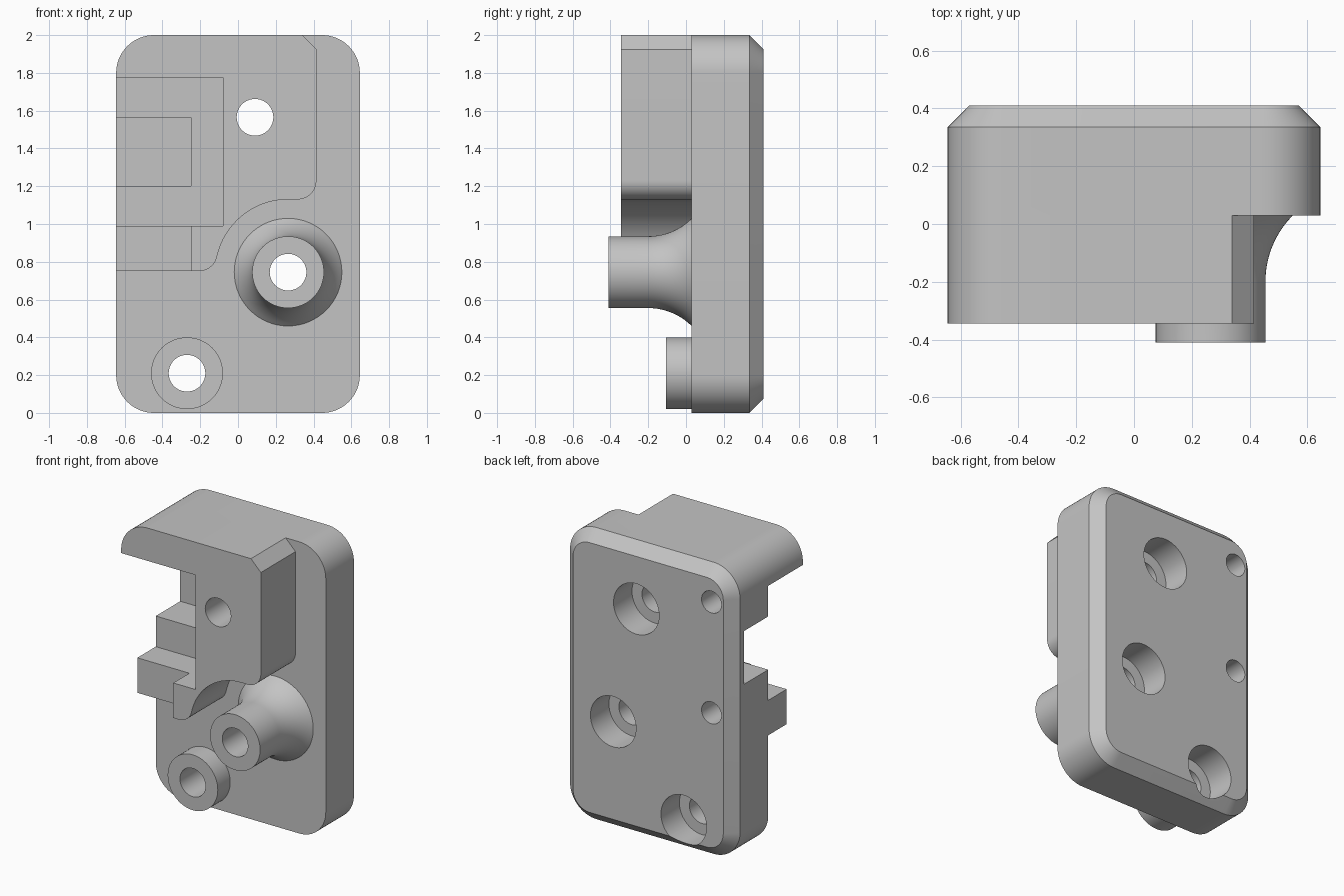
import bpy, bmesh
from math import sin, cos, radians, sqrt, asin, degrees

if "Cube" in bpy.data.objects:
    bpy.data.objects.remove(bpy.data.objects["Cube"])

grey = bpy.data.materials.new("light_grey")
grey.diffuse_color = (0.55, 0.55, 0.55, 1)
grey.use_nodes = True
grey.node_tree.nodes["Principled BSDF"].inputs["Base Color"].default_value = grey.diffuse_color


def arc(cx, cz, r, a0, a1, n=16):
    """Points of an arc in the x-z plane, angles in degrees."""
    angles = [radians(a0 + (a1 - a0) * i / n) for i in range(n + 1)]
    return [(cx + r * cos(a), cz + r * sin(a)) for a in angles]


def loft(name, rings):
    """Closed solid through (x-z loop, y) rings with flat caps."""
    bm = bmesh.new()
    loops = [[bm.verts.new((x, y, z)) for x, z in pts] for pts, y in rings]
    n = len(loops[0])
    for a, b in zip(loops, loops[1:]):
        for i in range(n):
            j = (i + 1) % n
            bm.faces.new((a[i], a[j], b[j], b[i]))
    bm.faces.new(loops[0])
    bm.faces.new(loops[-1])
    bmesh.ops.recalc_face_normals(bm, faces=bm.faces)
    mesh = bpy.data.meshes.new(name)
    bm.to_mesh(mesh)
    bm.free()
    mesh.materials.append(grey)
    ob = bpy.data.objects.new(name, mesh)
    bpy.context.collection.objects.link(ob)
    return ob


def lathe(name, cx, cz, profile):
    """Round solid along y from (radius, y) pairs."""
    return loft(name, [(arc(cx, cz, r, 0, 360, 64)[:-1], y) for r, y in profile])


def box(name, x0, x1, y0, y1, z0, z1):
    loop = [(x0, z0), (x1, z0), (x1, z1), (x0, z1)]
    return loft(name, [(loop, y0), (loop, y1)])


def combine(target, other, operation):
    """Apply an exact boolean and discard the second solid."""
    mod = target.modifiers.new(operation.lower(), 'BOOLEAN')
    mod.operation = operation
    mod.solver = 'EXACT'
    mod.object = other
    bpy.context.view_layer.objects.active = target
    bpy.ops.object.modifier_apply(modifier=mod.name)
    bpy.data.objects.remove(other)


def rounded_plate(inset):
    w, r = 0.645 - inset, 0.2 - inset
    x, z = w - r, 0.2
    return (arc(x, 2 - z, r, 0, 90) + arc(-x, 2 - z, r, 90, 180)
            + arc(-x, z, r, 180, 270) + arc(x, z, r, 270, 360))


FRONT = 0.03                       # front surface of the plate
BOSS = (0.265, 0.745)              # tall boss centre
LOW = (-0.27, 0.21)                # short boss centre
UPPER = (0.09, 1.565)              # hole through the block

# Back plate with chamfered rear rim
body = loft("mounting_body", [(rounded_plate(0), FRONT), (rounded_plate(0), 0.335),
                              (rounded_plate(0.075), 0.41)])

# Raised block, its lower edge curving around the tall boss
dx = sqrt(0.485 ** 2 - 0.105 ** 2)
tilt = degrees(asin(0.105 / 0.485))
outline = [(-0.645, 0.75)]
outline += arc(BOSS[0] - dx, 0.85, 0.1, -90, -tilt)
outline += arc(*BOSS, 0.385, 180 - tilt, 90)[1:]
outline += arc(0.315, 1.23, 0.1, -90, 0)
outline += [(0.415, 1.925), (0.34, 2.0)]
outline += arc(-0.445, 1.8, 0.2, 90, 180)
block = loft("raised_block", [(outline, -0.345), (outline, FRONT)])

# Side pocket and lower ledge of the block
combine(block, box("pocket", -1, -0.08, -1, 1, 0.99, 1.775), 'DIFFERENCE')
combine(block, box("ledge", -1, -0.25, -1, -0.17, 0.6, 1.05), 'DIFFERENCE')
combine(body, block, 'UNION')

# Tall boss with flared root, and short boss
R = 0.326
flare = []
for i in range(13):
    t = 0.23 * i / 12
    flare.append((0.19 + R - sqrt(R * R - t * t), -0.2 + t))
combine(body, lathe("tall_boss", *BOSS, [(0.19, -0.41)] + flare + [(0.285, 0.1)]), 'UNION')
combine(body, lathe("short_boss", *LOW, [(0.19, -0.105), (0.19, 0.1)]), 'UNION')

# Deep slot behind the pocket
combine(body, box("slot", -1, -0.25, -1, 0.295, 1.2, 1.565), 'DIFFERENCE')

# Through holes with rear counterbores
for c in (BOSS, LOW, UPPER):
    combine(body, lathe("bolt_hole", *c, [(0.097, -1), (0.097, 0.21),
                                          (0.173, 0.21), (0.173, 1)]), 'DIFFERENCE')

# Blind holes in the back
for z in (1.765, 1.005):
    combine(body, lathe("blind_hole", -0.48, z, [(0.075, 0.14), (0.075, 1)]), 'DIFFERENCE')

bpy.ops.object.select_all(action='DESELECT')
body.select_set(True)
bpy.context.view_layer.objects.active = body
bpy.ops.object.shade_smooth_by_angle(angle=radians(20))
